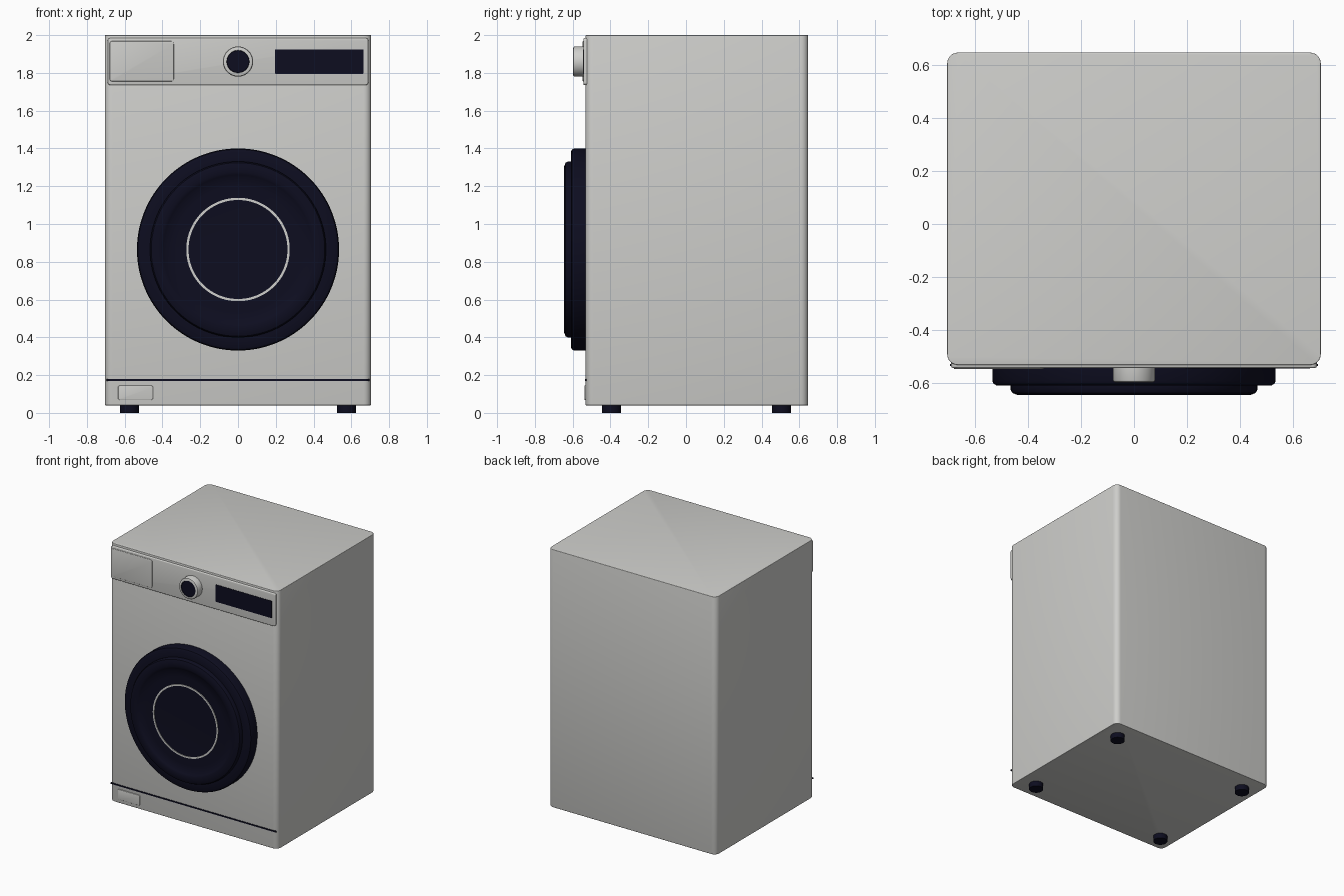
import bpy, bmesh, math
from mathutils import Matrix, Vector

if "Cube" in bpy.data.objects:
    bpy.data.objects.remove(bpy.data.objects["Cube"], do_unlink=True)


def material(name, colour):
    m = bpy.data.materials.new(name)
    m.use_nodes = True
    m.diffuse_color = (*colour, 1)
    m.node_tree.nodes["Principled BSDF"].inputs["Base Color"].default_value = (*colour, 1)
    return m


GREY = material("warm light grey", (0.62, 0.62, 0.60))
NAVY = material("dark navy", (0.004, 0.004, 0.014))


def finish(bm, name, mats, angle=35):
    bmesh.ops.recalc_face_normals(bm, faces=bm.faces)
    mesh = bpy.data.meshes.new(name)
    bm.to_mesh(mesh)
    bm.free()
    for m in mats:
        mesh.materials.append(m)
    ob = bpy.data.objects.new(name, mesh)
    bpy.context.collection.objects.link(ob)
    bpy.ops.object.select_all(action='DESELECT')
    ob.select_set(True)
    bpy.context.view_layer.objects.active = ob
    bpy.ops.object.shade_smooth_by_angle(angle=math.radians(angle))
    return ob


def rounded_box(name, low, high, mat, axis, corner, edge=0):
    """Box with corners rounded along one axis, then an optional small rim bevel."""
    low, high = Vector(low), Vector(high)
    bm = bmesh.new()
    bmesh.ops.create_cube(bm, size=1, matrix=Matrix.Translation((low + high) / 2)
                          @ Matrix.Diagonal((*(high - low), 1)))
    along = [e for e in bm.edges
             if abs((e.verts[0].co - e.verts[1].co).normalized()[axis]) > 0.9]
    if corner:
        bmesh.ops.bevel(bm, geom=along, offset=corner, segments=6, profile=0.5, affect='EDGES')
    if edge:
        rim = [e for e in bm.edges if abs(e.verts[0].co[axis] - e.verts[1].co[axis]) < 1e-5]
        bmesh.ops.bevel(bm, geom=rim, offset=edge, segments=3, profile=0.5, affect='EDGES')
    return finish(bm, name, [mat])


def lathe(name, profile, centre, mats, steps=96, dark_radius=0):
    """Spin (radius, y) points round a front-to-back axis through centre (x, z)."""
    bm = bmesh.new()
    verts = [bm.verts.new((centre[0] + r, y, centre[1])) for r, y in profile]
    edges = [bm.edges.new(pair) for pair in zip(verts, verts[1:])]
    bmesh.ops.spin(bm, geom=verts + edges, cent=(centre[0], 0, centre[1]), axis=(0, 1, 0),
                   angle=2 * math.pi, steps=steps, use_merge=True)
    bmesh.ops.remove_doubles(bm, verts=bm.verts, dist=1e-5)
    front = min(y for r, y in profile)
    for f in bm.faces:
        c = f.calc_center_median()
        if dark_radius and math.hypot(c.x - centre[0], c.z - centre[1]) < dark_radius and c.y < front + 0.01:
            f.material_index = 1
    return finish(bm, name, mats)


# Cabinet
rounded_box("cabinet", (-0.705, -0.532, 0.04), (0.705, 0.647, 2.0), GREY, 2, 0.04, 0.004)

# Control panel with drawer, display and dial
rounded_box("control_panel", (-0.69, -0.543, 1.735), (0.69, -0.5, 1.985), GREY, 1, 0.015, 0.006)
rounded_box("detergent_drawer", (-0.68, -0.547, 1.755), (-0.34, -0.538, 1.968), GREY, 1, 0.015, 0.003)
rounded_box("display", (0.195, -0.546, 1.795), (0.665, -0.538, 1.925), NAVY, 1, 0.004)
lathe("dial", [(0.08, -0.53), (0.08, -0.588), (0.077, -0.595), (0.07, -0.598),
               (0.06, -0.598), (0.058, -0.594), (0, -0.594)],
      (0, 1.86), [GREY, NAVY], 64, 0.06)

# Door: stepped round frame with a shallow dish in the middle
DOOR = (0, 0.865)
lathe("door", [(0, -0.53), (0.535, -0.53), (0.535, -0.592), (0.53, -0.603), (0.518, -0.61),
               (0.466, -0.61), (0.466, -0.625), (0.459, -0.638), (0.44, -0.645),
               (0.41, -0.645), (0.395, -0.64), (0.385, -0.632), (0.33, -0.628), (0, -0.628)],
      DOOR, [NAVY], 128)
lathe("door_ring", [(0.262, -0.625), (0.262, -0.633), (0.274, -0.633), (0.274, -0.625)],
      DOOR, [GREY])

# Plinth: dark seam and filter hatch
rounded_box("plinth_seam", (-0.695, -0.536, 0.169), (0.695, -0.528, 0.179), NAVY, 1, 0)
rounded_box("filter_hatch", (-0.635, -0.538, 0.068), (-0.45, -0.528, 0.145), GREY, 1, 0.01, 0.003)

# Feet
for x, side in ((0.575, "left"), (-0.575, "right")):
    for y, end in ((-0.395, "front"), (0.505, "back")):
        bm = bmesh.new()
        bmesh.ops.create_cone(bm, cap_ends=True, segments=32, radius1=0.05, radius2=0.05,
                              depth=0.045, matrix=Matrix.Translation((x, y, 0.0225)))
        finish(bm, f"{end}_{side}_foot", [NAVY])
